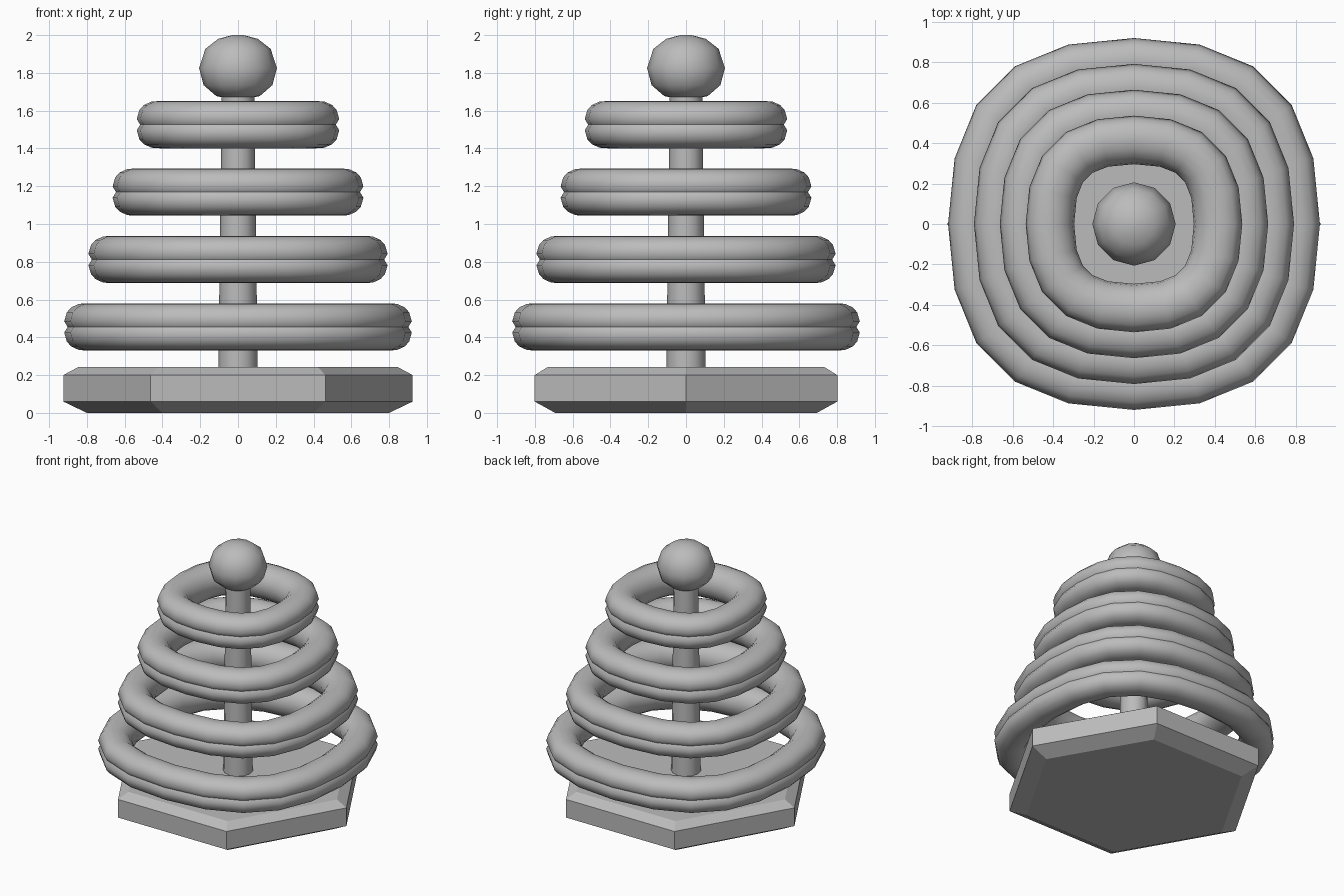
import bpy, bmesh, math
from mathutils import Vector

if "Cube" in bpy.data.objects:
    bpy.data.objects.remove(bpy.data.objects["Cube"])

grey = bpy.data.materials.new("plain grey")
grey.diffuse_color = (0.5, 0.5, 0.5, 1)
grey.use_nodes = True
grey.node_tree.nodes["Principled BSDF"].inputs["Base Color"].default_value = grey.diffuse_color


def finish(name, bm, angle):
    bmesh.ops.recalc_face_normals(bm, faces=bm.faces[:])
    mesh = bpy.data.meshes.new(name)
    bm.to_mesh(mesh)
    bm.free()
    mesh.materials.append(grey)
    obj = bpy.data.objects.new(name, mesh)
    bpy.context.collection.objects.link(obj)
    bpy.ops.object.select_all(action='DESELECT')
    obj.select_set(True)
    bpy.context.view_layer.objects.active = obj
    bpy.ops.object.shade_smooth_by_angle(angle=math.radians(angle))
    return obj


def lathe(name, profile, sides, angle):
    """Stack of regular polygons given as (radius, z), capped at both ends."""
    bm = bmesh.new()
    rows = [[bm.verts.new((r * math.cos(math.tau * i / sides),
                           r * math.sin(math.tau * i / sides), z))
             for i in range(sides)] for r, z in profile]
    for a, b in zip(rows, rows[1:]):
        for i in range(sides):
            j = (i + 1) % sides
            bm.faces.new((a[i], a[j], b[j], b[i]))
    bm.faces.new(rows[0])
    bm.faces.new(rows[-1])
    return finish(name, bm, angle)


def rounded_loop(radius, steps=5, h=0.7):
    """Squarish closed loop of four cubic arcs: (point, outward normal)."""
    loop = []
    for q in range(4):
        c, s = [(1, 0), (0, 1), (-1, 0), (0, -1)][q]
        for k in range(steps):
            t = k / steps
            u = 1 - t
            x = u**3 + 3 * u*u * t + 3 * u * t*t * h
            y = 3 * u*u * t * h + 3 * u * t*t + t**3
            dx = 6 * u * t * (h - 1) - 3 * t*t * h
            dy = 3 * u*u * h + 6 * u * t * (1 - h)
            n = Vector((dy, -dx)).normalized()
            loop.append((Vector((c*x - s*y, s*x + c*y)) * radius,
                         Vector((c*n.x - s*n.y, s*n.x + c*n.y))))
    return loop


# Tube section (outward offset, height) with a shallow groove outside
half = [(0.120, 0.030), (0.106, 0.078), (0.082, 0.104), (0.042, 0.122),
        (0.0, 0.125), (-0.045, 0.116), (-0.085, 0.088), (-0.112, 0.046)]
section = [(0.102, 0.0)] + half + [(-0.12, 0.0)] + [(o, -z) for o, z in reversed(half)]


def ring(name, radius, z):
    bm = bmesh.new()
    rows = [[bm.verts.new((*(p + n * o), z + dz)) for o, dz in section]
            for p, n in rounded_loop(radius)]
    m = len(section)
    for i, a in enumerate(rows):
        b = rows[(i + 1) % len(rows)]
        for j in range(m):
            k = (j + 1) % m
            bm.faces.new((a[j], b[j], b[k], a[k]))
    return finish(name, bm, 50)


# Hexagonal base with chamfered rims
lathe("base", [(0.80, 0), (0.925, 0.06), (0.925, 0.20), (0.845, 0.243)], 6, 25)

# Tapered pole
lathe("pole", [(0.104, 0.24), (0.086, 1.70)], 12, 40)

# Four stacked rings, shrinking upwards
for i in range(4):
    ring(f"ring_{i + 1}", 0.80 - 0.128 * i, 0.455 + 0.357 * i)

# Faceted ball on top
lathe("top_ball", [(0.09, 1.672), (0.115, 1.677), (0.182, 1.735), (0.206, 1.825),
                   (0.173, 1.927), (0.105, 1.980), (0.03, 2.0)], 12, 50)
